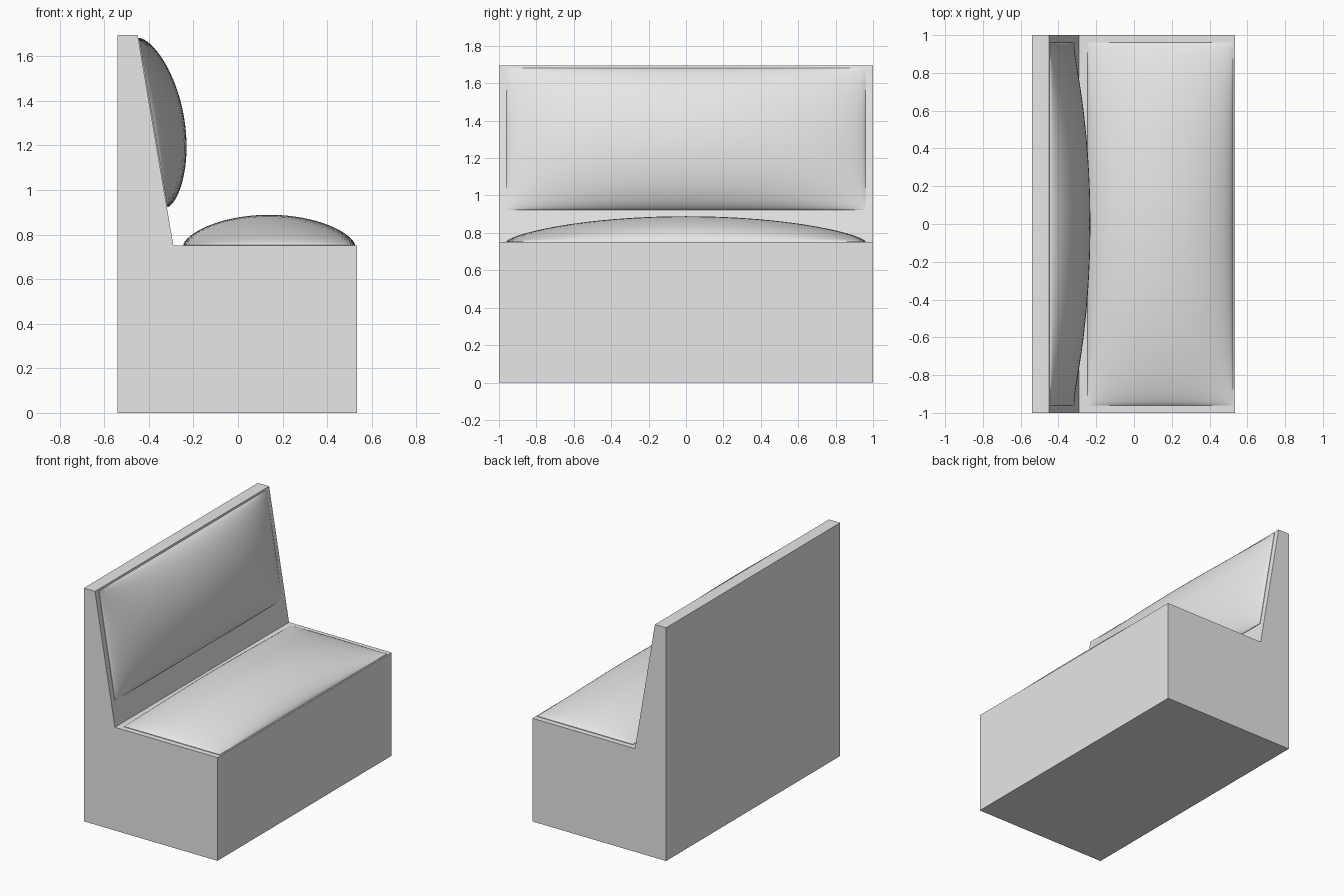
import bpy, bmesh, math
from mathutils import Matrix, Vector

if "Cube" in bpy.data.objects:
    bpy.data.objects.remove(bpy.data.objects["Cube"], do_unlink=True)

# Single light grey material
grey = bpy.data.materials.new("light_grey")
grey.use_nodes = True
COLOUR = (0.8, 0.8, 0.8, 1.0)
grey.diffuse_color = COLOUR
grey.node_tree.nodes["Principled BSDF"].inputs["Base Color"].default_value = COLOUR


def finish(bm, name):
    bmesh.ops.recalc_face_normals(bm, faces=bm.faces)
    mesh = bpy.data.meshes.new(name)
    bm.to_mesh(mesh)
    bm.free()
    mesh.materials.append(grey)
    obj = bpy.data.objects.new(name, mesh)
    bpy.context.collection.objects.link(obj)
    return obj


# Bench body: side profile extruded across the full length
PROFILE = [(-0.54, 0), (0.535, 0), (0.535, 0.75), (-0.29, 0.75),
           (-0.45, 1.695), (-0.54, 1.695)]
bm = bmesh.new()
side = bm.faces.new([bm.verts.new((x, -1, z)) for x, z in PROFILE])
ext = bmesh.ops.extrude_face_region(bm, geom=[side])
bmesh.ops.translate(bm, vec=(0, 2, 0),
                    verts=[v for v in ext["geom"] if isinstance(v, bmesh.types.BMVert)])
bm.faces.ensure_lookup_table()
finish(bm, "bench_body")


def cushion(name, centre, tilt, half_width=0.385, half_length=0.96, height=0.135, n=32):
    """Domed pad with a flat underside, denser towards its rim."""
    bm = bmesh.new()
    bmesh.ops.create_grid(bm, x_segments=n, y_segments=n, size=1)
    for v in bm.verts:
        u, w = (math.sin(c * math.pi / 2) for c in v.co.xy)
        dome = max(0, 1 - u * u) ** 0.65 * max(0, 1 - w * w) ** 0.7
        v.co = (u * half_width, w * half_length, 0.004 + height * dome)
    # Thin rim down to the supporting surface
    rim = [e for e in bm.edges if e.is_boundary]
    ext = bmesh.ops.extrude_edge_only(bm, edges=rim)
    for v in ext["geom"]:
        if isinstance(v, bmesh.types.BMVert):
            v.co.z = -0.004
    bm.transform(Matrix.Translation(Vector(centre)) @ Matrix.Rotation(tilt, 4, "Y"))
    obj = finish(bm, name)
    bpy.ops.object.select_all(action="DESELECT")
    obj.select_set(True)
    bpy.context.view_layer.objects.active = obj
    bpy.ops.object.shade_smooth_by_angle(angle=math.radians(40))
    return obj


# Seat pad lies flat; back pad leans with the sloped backrest
slope = math.atan2(0.945, 0.16)
cushion("seat_cushion", (0.14, 0, 0.75), 0)
cushion("back_cushion", (-0.384, 0, 1.302), slope, height=0.14)
